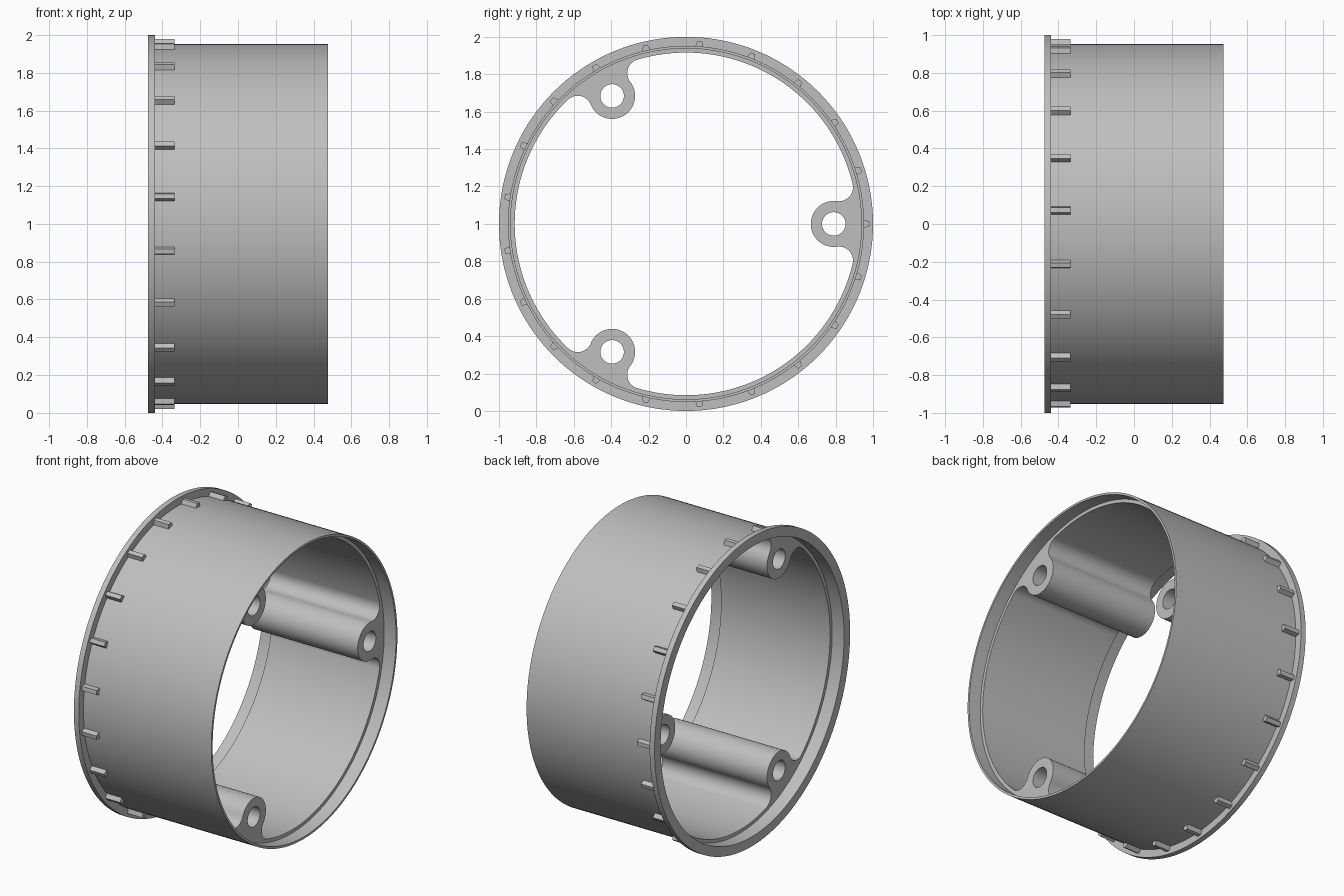
import bpy
import bmesh
from math import sin, cos, pi, acos, atan2, radians
from mathutils import Matrix, Vector

cube = bpy.data.objects.get("Cube")
if cube:
    bpy.data.objects.remove(cube, do_unlink=True)

grey = bpy.data.materials.new("light_grey")
grey.use_nodes = True
colour = (0.52, 0.52, 0.52, 1)
grey.diffuse_color = colour
grey.node_tree.nodes["Principled BSDF"].inputs["Base Color"].default_value = colour

# Main sizes
HALF = 0.475
STEP = 0.39
R_FLANGE, R_OUT, R_LIP, R_IN = 1.0, 0.952, 0.938, 0.916
# Local x, y, z become world y, z, x, so the ring axis lies along x
FRAME = Matrix(((0, 0, 1, 0), (1, 0, 0, 0), (0, 1, 0, 1), (0, 0, 0, 1)))


def polar(r, a, centre=(0, 0)):
    return Vector((centre[0] + r * cos(a), centre[1] + r * sin(a)))


def arc(centre, r, a0, a1, n):
    return [polar(r, a0 + (a1 - a0) * i / n, centre) for i in range(n + 1)]


def add_object(name, mesh, turn=0.0):
    obj = bpy.data.objects.new(name, mesh)
    bpy.context.collection.objects.link(obj)
    mesh.transform(FRAME @ Matrix.Rotation(turn, 4, 'Z'))
    mesh.materials.clear()
    mesh.materials.append(grey)
    bpy.ops.object.select_all(action='DESELECT')
    obj.select_set(True)
    bpy.context.view_layer.objects.active = obj
    bpy.ops.object.shade_smooth_by_angle(angle=radians(30))
    return obj


def lathe(name, profile, segments=144):
    """Spin a closed (height, radius) loop about the local z axis."""
    bm = bmesh.new()
    rings = []
    for i in range(segments):
        a = 2 * pi * i / segments
        rings.append([bm.verts.new((r * cos(a), r * sin(a), h)) for h, r in profile])
    n = len(profile)
    for i, ring in enumerate(rings):
        nxt = rings[(i + 1) % segments]
        for j in range(n):
            k = (j + 1) % n
            bm.faces.new((ring[j], nxt[j], nxt[k], ring[k]))
    bmesh.ops.recalc_face_normals(bm, faces=bm.faces)
    mesh = bpy.data.meshes.new(name)
    bm.to_mesh(mesh)
    bm.free()
    return add_object(name, mesh)


def plate(name, loops, low, high, turn):
    """Extrude flat outlines, where inner loops become holes."""
    curve = bpy.data.curves.new(name + "_outline", 'CURVE')
    curve.dimensions = '2D'
    curve.fill_mode = 'BOTH'
    curve.extrude = (high - low) / 2
    for points in loops:
        spline = curve.splines.new('POLY')
        spline.points.add(len(points) - 1)
        for p, co in zip(spline.points, points):
            p.co = (co.x, co.y, 0, 1)
        spline.use_cyclic_u = True
    helper = bpy.data.objects.new(name + "_helper", curve)
    bpy.context.collection.objects.link(helper)
    deps = bpy.context.evaluated_depsgraph_get()
    mesh = bpy.data.meshes.new_from_object(helper.evaluated_get(deps))
    bpy.data.objects.remove(helper, do_unlink=True)
    bm = bmesh.new()
    bm.from_mesh(mesh)
    bmesh.ops.remove_doubles(bm, verts=bm.verts, dist=0.0001)
    bmesh.ops.translate(bm, verts=bm.verts, vec=(0, 0, (low + high) / 2))
    bmesh.ops.recalc_face_normals(bm, faces=bm.faces)
    bm.to_mesh(mesh)
    bm.free()
    mesh.name = name
    return add_object(name, mesh, turn)


# Sleeve with a flange at one end and a shallow recess inside both ends
lathe("flanged_sleeve", [
    (-HALF, R_LIP), (-HALF, R_FLANGE), (-0.44, R_FLANGE), (-0.44, R_OUT),
    (HALF, R_OUT), (HALF, R_LIP), (STEP, R_LIP), (STEP, R_IN),
    (-STEP, R_IN), (-STEP, R_LIP)])

# Screw boss outline: round post blended into the wall by two fillets
POST, R_POST, R_HOLE, FILLET = 0.79, 0.123, 0.063, 0.075
rc = R_IN - FILLET
spread = acos((rc**2 + POST**2 - (R_POST + FILLET)**2) / (2 * rc * POST))
fillet_at = polar(rc, spread)
post_at = Vector((POST, 0))
to_fillet = fillet_at - post_at
touch = atan2(to_fillet.y, to_fillet.x)
upper = arc(fillet_at, FILLET, spread, touch - pi, 12)
post = arc(post_at, R_POST, touch, 2 * pi - touch, 40)
lower = [Vector((p.x, -p.y)) for p in reversed(upper)]
wall = arc((0, 0), R_IN + 0.01, -spread, spread, 16)
outline = upper + post[1:-1] + lower + wall
hole = arc((0, 0), R_HOLE, 0, 2 * pi, 32)[:-1]
hole = [p + post_at for p in hole]
for i in range(3):
    plate(f"screw_boss_{i + 1}", [outline, hole], -STEP, STEP, i * 2 * pi / 3)

# Small tapered ribs around the sleeve behind the flange
rib = [Vector(p) for p in ((0.945, -0.023), (0.98, -0.013), (0.98, 0.013), (0.945, 0.023))]
COUNT = 21
for i in range(COUNT):
    plate(f"grip_rib_{i + 1}", [rib], -0.445, -0.335, i * 2 * pi / COUNT)
